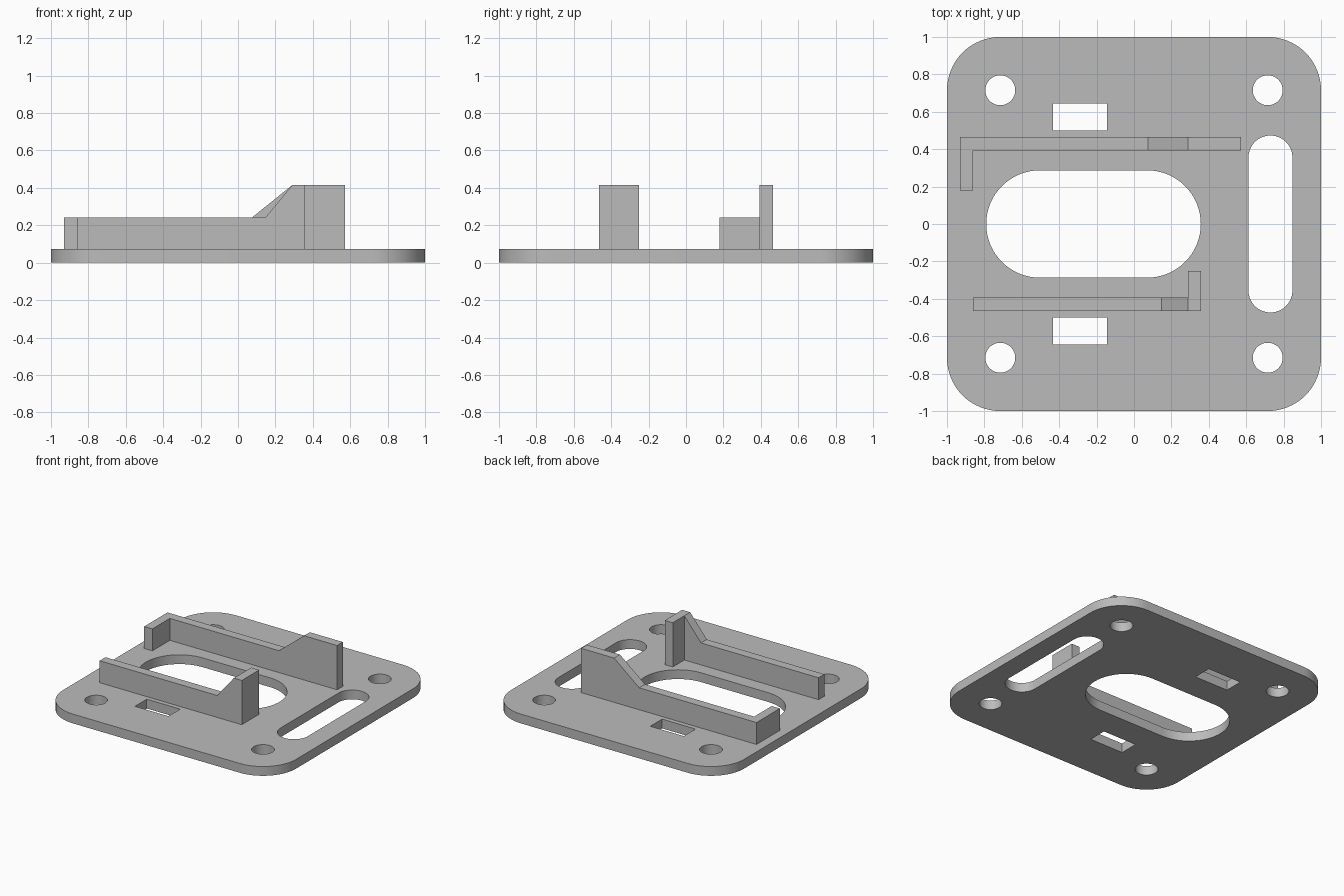
import bpy, bmesh
from math import cos, sin, pi

if "Cube" in bpy.data.objects:
    bpy.data.objects.remove(bpy.data.objects["Cube"], do_unlink=True)

THICK = 0.072
LOW, HIGH = 0.242, 0.415

grey = bpy.data.materials.new("plain grey")
grey.use_nodes = True
colour = (0.5, 0.5, 0.5, 1)
grey.diffuse_color = colour
grey.node_tree.nodes["Principled BSDF"].inputs["Base Color"].default_value = colour


def rounded(x0, x1, y0, y1, r=0, steps=16):
    """Outline of a rectangle with rounded corners."""
    if r == 0:
        return [(x0, y0), (x1, y0), (x1, y1), (x0, y1)]
    corners = [(x1 - r, y1 - r), (x0 + r, y1 - r), (x0 + r, y0 + r), (x1 - r, y0 + r)]
    return [(cx + r * cos((q + i / steps) * pi / 2), cy + r * sin((q + i / steps) * pi / 2))
            for q, (cx, cy) in enumerate(corners) for i in range(steps + 1)]


def add_object(name, mesh):
    ob = bpy.data.objects.new(name, mesh)
    bpy.context.collection.objects.link(ob)
    mesh.materials.clear()
    mesh.materials.append(grey)
    return ob


def clean(bm, mesh):
    bmesh.ops.remove_doubles(bm, verts=bm.verts, dist=0.0005)
    bmesh.ops.recalc_face_normals(bm, faces=bm.faces)
    bm.to_mesh(mesh)
    bm.free()


def plate(name, outlines, thickness):
    """Filled flat curve: the first outline is the rim, the rest are holes."""
    curve = bpy.data.curves.new(name, 'CURVE')
    curve.dimensions = '2D'
    curve.fill_mode = 'BOTH'
    curve.extrude = thickness / 2
    for pts in outlines:
        spline = curve.splines.new('POLY')
        spline.points.add(len(pts) - 1)
        for p, (x, y) in zip(spline.points, pts):
            p.co = (x, y, 0, 1)
        spline.use_cyclic_u = True
    temp = bpy.data.objects.new(name + " outline", curve)
    bpy.context.collection.objects.link(temp)
    bpy.context.view_layer.update()
    graph = bpy.context.evaluated_depsgraph_get()
    mesh = bpy.data.meshes.new_from_object(temp.evaluated_get(graph))
    bpy.data.objects.remove(temp, do_unlink=True)
    bm = bmesh.new()
    bm.from_mesh(mesh)
    bmesh.ops.translate(bm, verts=bm.verts, vec=(0, 0, thickness / 2))
    clean(bm, mesh)
    return add_object(name, mesh)


def wall(name, profile, y0, y1):
    """Side profile in x and z, extruded from y0 to y1."""
    bm = bmesh.new()
    face = bm.faces.new([bm.verts.new((x, y0, z)) for x, z in profile])
    ext = bmesh.ops.extrude_face_region(bm, geom=[face])
    moved = [v for v in ext["geom"] if isinstance(v, bmesh.types.BMVert)]
    bmesh.ops.translate(bm, verts=moved, vec=(0, y1 - y0, 0))
    mesh = bpy.data.meshes.new(name)
    clean(bm, mesh)
    return add_object(name, mesh)


def block(x0, x1, top):
    return [(x0, THICK), (x1, THICK), (x1, top), (x0, top)]


def ramped(x0, ramp0, ramp1, x1):
    return [(x0, THICK), (x1, THICK), (x1, HIGH), (ramp1, HIGH), (ramp0, LOW), (x0, LOW)]


# Base plate with screw holes, cable slot, central opening and strap windows
outlines = [rounded(-1, 1, -1, 1, 0.285),
            rounded(-0.79, 0.357, -0.287, 0.287, 0.2869),
            rounded(0.612, 0.847, -0.473, 0.473, 0.1174)]
for sy in (-1, 1):
    y = sy * 0.572
    outlines.append(rounded(-0.432, -0.145, y - 0.072, y + 0.072))
    for sx in (-1, 1):
        x, y2, r = sx * 0.715, sy * 0.715, 0.08
        outlines.append(rounded(x - r, x + r, y2 - r, y2 + r, r, 10))
base = plate("base_plate", outlines, THICK)
bpy.ops.object.select_all(action='DESELECT')
base.select_set(True)
bpy.context.view_layer.objects.active = base
bpy.ops.object.shade_smooth_by_angle()

# Ramped rails and their end stops
wall("back_rail", ramped(-0.93, 0.075, 0.29, 0.573), 0.394, 0.465)
wall("back_rail_stop", block(-0.93, -0.86, LOW), 0.18, 0.394)
wall("front_rail", ramped(-0.86, 0.147, 0.29, 0.29), -0.465, -0.394)
wall("front_rail_stop", block(0.29, 0.358, HIGH), -0.465, -0.252)
